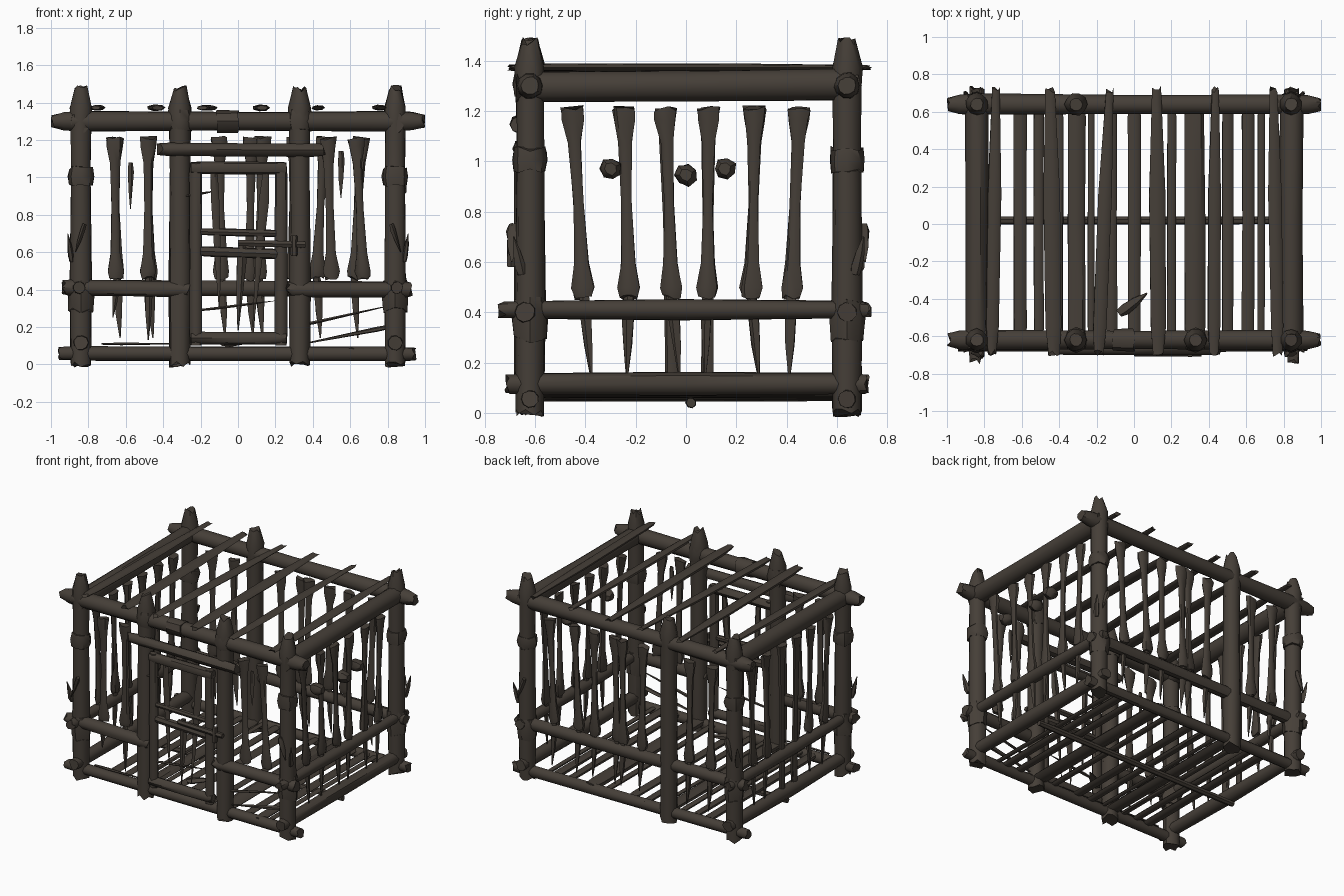
import bpy, bmesh, math, random
from mathutils import Vector

if "Cube" in bpy.data.objects:
    bpy.data.objects.remove(bpy.data.objects["Cube"])

random.seed(7)
wood = bpy.data.materials.new("dark weathered wood")
wood.diffuse_color = (0.060, 0.049, 0.039, 1)
wood.use_nodes = True
wood.node_tree.nodes["Principled BSDF"].inputs["Base Color"].default_value = wood.diffuse_color


def log(name, a, b, profile, sides=9, flat=1.0, rough=0.06, jag=0.0, bend=0.0):
    """Rough pole from a to b; profile is (position 0..1, radius); flat squashes depth."""
    a, b = Vector(a), Vector(b)
    axis = (b - a).normalized()
    up = Vector((0, 0, 1)) if abs(axis.z) < 0.8 else Vector((0, 1, 0))
    if abs(axis.z) > 0.8 and abs(a.x) > 0.8:
        up = Vector((1, 0, 0))
    u = axis.cross(up).normalized()
    v = u.cross(axis)
    bm = bmesh.new()
    rings = []
    for i, (t, r) in enumerate(profile):
        end = i in (0, len(profile) - 1)
        centre = a.lerp(b, t) + u * bend * math.sin(math.pi * t)
        ring = []
        for k in range(sides):
            ang = 2 * math.pi * k / sides
            rr = r * (1 + random.uniform(-rough, rough))
            p = centre + u * rr * math.cos(ang) + v * rr * flat * math.sin(ang)
            if end:
                p += axis * random.uniform(-jag, jag)
            ring.append(bm.verts.new(p))
        rings.append(ring)
    for r0, r1 in zip(rings, rings[1:]):
        for k in range(sides):
            n = (k + 1) % sides
            bm.faces.new((r0[k], r0[n], r1[n], r1[k]))
    bm.faces.new(rings[0][::-1])
    bm.faces.new(rings[-1])
    bmesh.ops.recalc_face_normals(bm, faces=bm.faces)
    for f in bm.faces:
        f.smooth = len(f.verts) == 4
    for e in bm.edges:
        if len(e.link_faces) == 2 and e.calc_face_angle(0) > math.radians(45):
            e.smooth = False
    me = bpy.data.meshes.new(name)
    bm.to_mesh(me)
    bm.free()
    me.materials.append(wood)
    ob = bpy.data.objects.new(name, me)
    bpy.context.collection.objects.link(ob)
    return ob


def even(r, mid=1.0):
    return [(0, r * 0.9), (0.06, r), (0.5, r * mid), (0.94, r), (1, r * 0.9)]


def slat(name, top, bottom):
    """Bar that flares at both ends like a bone."""
    prof = [(0, .046), (.06, .043), (.18, .027), (.5, .021), (.82, .029), (.95, .045), (1, .036)]
    log(name, top, bottom, prof, sides=7, flat=.6, rough=.12, jag=.012)


def spike(name, a, b, r):
    log(name, a, b, [(0, r * .7), (.2, r), (.6, r * .7), (1, r * .12)], sides=5, flat=.6, rough=.2)


FY, BY, SX = -.62, .64, .84

# Upright posts with chipped, tapered tops
for x, y in [(-SX, FY), (SX, FY), (-SX, BY), (SX, BY), (-.31, FY), (.33, FY), (-.31, BY)]:
    log("post", (x, y, 0), (x, y, 1.475),
        [(0, .057), (.3, .06), (.7, .054), (.87, .057), (.93, .06), (1, .034)], 10, jag=.018)

# Long beams front and back
for y in (FY, BY):
    log("top_beam", (-.99, y, 1.3), (.99, y, 1.3),
        [(0, .035), (.03, .05), (.08, .056), (.5, .05), (.92, .056), (.97, .05), (1, .035)], 10, jag=.012)
    log("bottom_beam", (-.95, y, .06), (.94, y, .055), even(.038), jag=.015)
log("back_middle_beam", (-.93, BY, .41), (.92, BY, .4), even(.042), jag=.02)
log("front_middle_beam_left", (-.93, FY - .02, .41), (-.26, FY - .02, .4), even(.043), jag=.015)
log("front_middle_beam_right", (.27, FY - .02, .4), (.92, FY - .02, .4), even(.043), jag=.015)

# Side beams, slats, spikes below the slats
for s in (-1, 1):
    x = s * SX
    log("side_top_beam", (x, -.66, 1.295), (x, .68, 1.305), even(.063), 10, jag=.02)
    log("side_middle_beam", (x + s * .01, -.73, .41), (x + s * .01, .72, .41), even(.035, 1.25), jag=.02)
    log("side_bottom_beam", (x, -.71, .115), (x, .72, .115), even(.043, 1.15), jag=.012)
    for i, (yt, yb) in enumerate([(-.45, -.405), (-.245, -.225), (-.08, -.055),
                                  (.09, .085), (.275, .26), (.45, .42)]):
        if s > 0 or i not in (2, 3):
            slat("side_slat", (x, yt, 1.21), (x, yb, .46))
        else:
            log("side_bar", (x, yt, 1.21), (x, yb, .12), [(0, .045), (.08, .03), (.4, .022), (1, .026)], 7, .7)
        spike("side_lower_bar", (x, yb, .48), (x, yb + (.03 if i % 2 == 0 else -.01), .13), .026)

# Front and back slats
for xt, xb in [(-.66, -.655), (-.48, -.48), (.48, .5), (.63, .67)]:
    slat("front_slat", (xt, FY, 1.21), (xb, FY, .46))
for xt, xb in [(-.66, -.65), (-.48, -.475), (-.1, -.09), (.07, .06), (.13, .11),
               (.3, .29), (.46, .42), (.66, .62)]:
    slat("back_slat", (xt, BY, 1.21), (xb, BY, .46))
    spike("back_lower_bar", (xb, BY, .48), (xb + .02, BY, .14), .026)
spike("front_left_splinter", (-.48, FY, .48), (-.48, FY, .13), .024)
spike("front_outer_splinter", (-.65, FY, .44), (-.67, FY, .25), .02)

# Roof poles laid front to back
for x, w, dx in [(-.75, .036, .01), (-.44, .042, -.01), (-.16, .036, .03),
                 (.125, .042, -.005), (.43, .034, .005), (.755, .036, -.01)]:
    log("roof_pole", (x - dx, -.69, 1.372), (x + dx, .72, 1.372),
        [(0, w * .7), (.1, w), (.6, w * 1.05), (1, w * .6)], 7, .42, .1, .02)

# Floor poles and cross joist
for x, w in [(-.61, .036), (-.51, .028), (-.40, .022), (-.31, .05), (-.23, .018), (-.12, .03),
             (0, .035), (.2, .026), (.32, .058), (.5, .032), (.61, .036), (.68, .02)]:
    log("floor_pole", (x, -.63, .075), (x, .65, .075), even(w), 7, .5, .1, .015)
log("floor_joist", (-.84, .02, .04), (.84, .02, .04), even(.022), 7)

# Door frame, lintel and latch
DY = -.655
for x in (-.225, .23):
    log("door_stile", (x, DY, .10), (x, DY, 1.08), even(.034), 8, .8)
log("door_top_rail", (-.25, DY, 1.05), (.26, DY, 1.05), even(.034), 8)
log("door_bottom_rail", (-.25, DY, .14), (.26, DY, .14), even(.034), 8)
log("lintel", (-.42, DY - .01, 1.15), (.45, DY - .01, 1.145), even(.036), 8, jag=.02)
log("door_crossbar", (-.2, DY, .605), (.21, DY, .59), even(.028), 7)
log("door_upper_crossbar", (-.2, DY, .71), (.21, DY, .70), even(.02), 7)
log("latch", (0, DY - .035, .65), (.36, DY - .035, .64), even(.019), 6)
log("latch_pin", (.3, DY - .04, .58), (.3, DY - .04, .69), even(.018), 6)
for a, b in [((-.13, 1.04), (-.1, .3)), ((.02, .66), (0, .18)), ((.15, 1.04), (.08, .2))]:
    spike("door_bar", (a[0], DY, a[1]), (b[0], DY, b[1]), .026)
spike("door_low_splinter", (-.2, DY, .29), (.2, DY, .34), .014)
spike("door_high_splinter", (-.28, DY, .9), (-.1, DY, .93), .012)

# Split rails in the lower right front panel
spike("low_splinter", (.86, FY, .21), (.3, FY, .1), .022)
spike("low_splinter", (.3, FY, .2), (.84, FY, .32), .016)
spike("low_splinter", (-.73, FY, .11), (-.2, FY, .11), .012)

# Wraps around the posts and front beam
for x in (-SX, SX):
    for y in (FY, BY):
        log("post_wrap", (x, y, .96), (x, y, 1.05), [(0, .064), (.5, .07), (1, .064)], 8, jag=.012)
        log("joint_wrap", (x, y, .29), (x, y, .45), [(0, .064), (.6, .07), (1, .062)], 8, jag=.015)
log("beam_wrap", (-.11, FY, 1.3), (0, FY, 1.3), [(0, .06), (1, .06)], 8, jag=.008)
for x in (-.31, .33):
    log("joint_wrap", (x, FY, 1.25), (x, FY, 1.36), [(0, .06), (.5, .07), (1, .06)], 8, jag=.012)

# Knots on the right side bars
for y, z in [(-.3, .97), (0, .945), (.155, .97)]:
    log("knot", (.81, y, z), (.9, y, z), [(0, .025), (.3, .044), (.7, .044), (1, .025)], 7, rough=.12)

# Loose bark splinters on posts and hanging shards
for x in (-SX, SX):
    s = math.copysign(1, x)
    for y in (FY, BY):
        o = math.copysign(.065, y)
        spike("bark", (x + s * .05, y + o * .5, .55), (x + s * .07, y + o, .7), .025)
        spike("bark", (x - s * .02, y + o, .75), (x + s * .03, y + o * 1.1, .6), .025)
for x, z in [(-.575, 1.08), (.55, 1.14)]:
    spike("hanging_shard", (x, FY, z), (x, FY, z - .25), .018)
spike("floor_shard", (-.08, -.48, .11), (.07, -.37, .12), .035)
